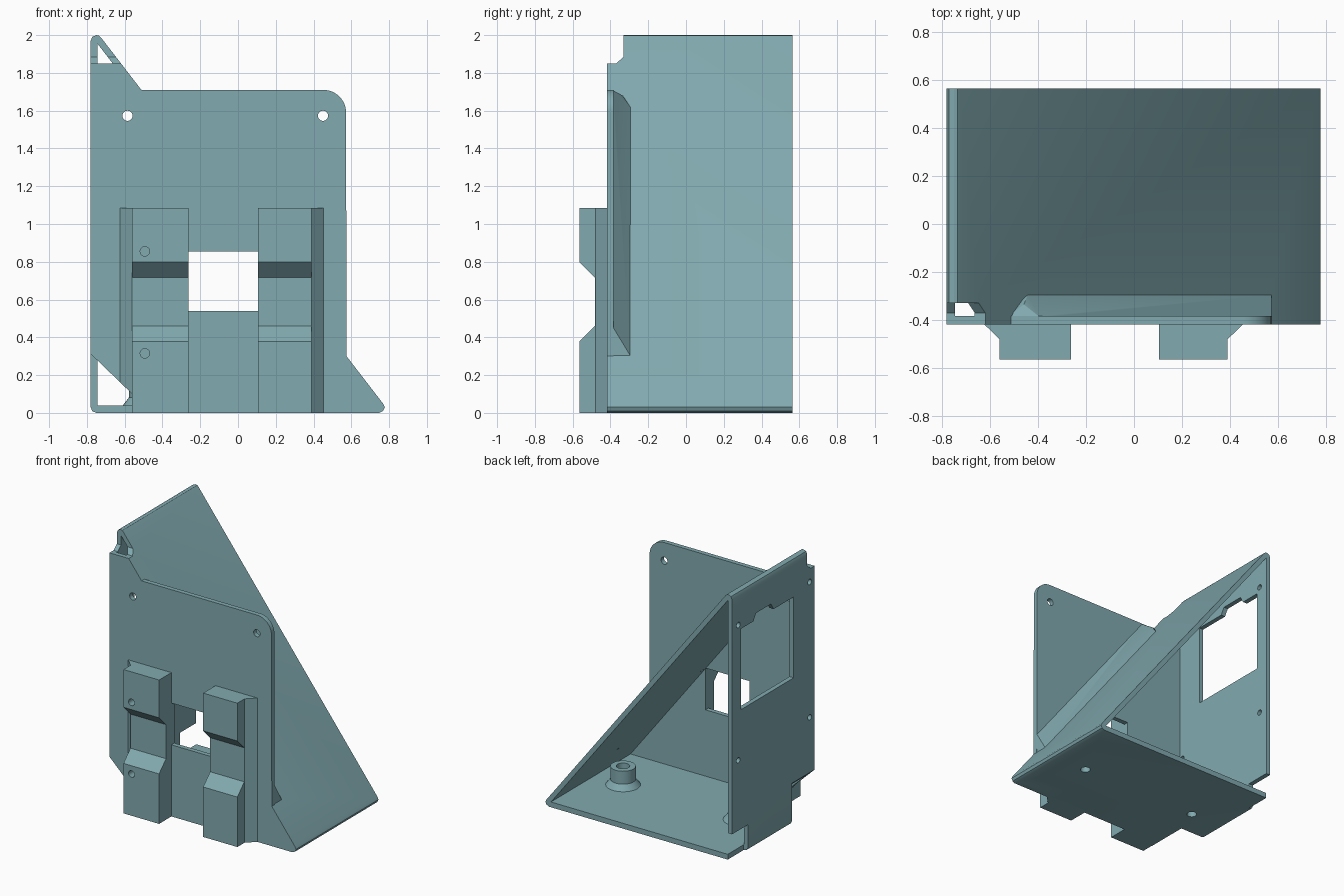
import bpy, bmesh, math
from mathutils import Vector

if "Cube" in bpy.data.objects:
    bpy.data.objects.remove(bpy.data.objects["Cube"])


def from_bmesh(name, bm):
    bmesh.ops.recalc_face_normals(bm, faces=bm.faces)
    mesh = bpy.data.meshes.new(name)
    bm.to_mesh(mesh)
    bm.free()
    ob = bpy.data.objects.new(name, mesh)
    bpy.context.collection.objects.link(ob)
    return ob


def prism(name, pts, axis, a, b):
    """Extrude a 2D profile along an axis: x takes (y,z), y takes (x,z), z takes (x,y)."""
    place = {'x': lambda p: (a, p[0], p[1]),
             'y': lambda p: (p[0], a, p[1]),
             'z': lambda p: (p[0], p[1], a)}[axis]
    direction = {'x': (1, 0, 0), 'y': (0, 1, 0), 'z': (0, 0, 1)}[axis]
    bm = bmesh.new()
    face = bm.faces.new([bm.verts.new(place(p)) for p in pts])
    res = bmesh.ops.extrude_face_region(bm, geom=[face])
    verts = [g for g in res['geom'] if isinstance(g, bmesh.types.BMVert)]
    bmesh.ops.translate(bm, verts=verts, vec=Vector(direction) * (b - a))
    return from_bmesh(name, bm)


def arc(cx, cy, r, start=0, end=360, n=24):
    count = n if end - start == 360 else n + 1
    return [(cx + r * math.cos(math.radians(start + (end - start) * i / n)),
             cy + r * math.sin(math.radians(start + (end - start) * i / n)))
            for i in range(count)]


def cone(name, x, y, z0, z1, r0, r1):
    bm = bmesh.new()
    bmesh.ops.create_cone(bm, cap_ends=True, segments=32, radius1=r0, radius2=r1, depth=z1 - z0)
    bmesh.ops.translate(bm, verts=bm.verts, vec=(x, y, (z0 + z1) / 2))
    return from_bmesh(name, bm)


def combine(target, other, op):
    """Boolean a part or cutter into the target, then discard it."""
    mod = target.modifiers.new(op, 'BOOLEAN')
    mod.operation, mod.solver, mod.object = op, 'EXACT', other
    bpy.context.view_layer.objects.active = target
    bpy.ops.object.modifier_apply(modifier=mod.name)
    bpy.data.objects.remove(other, do_unlink=True)


def slope(z):
    """Outer face of the sloping wall."""
    return -0.735 + (2 - z) / 1.298


FRONT, PLATE_BACK, BACK = -0.418, -0.383, 0.565
bottom = [(-0.78, 0.03), (-0.771, 0.009), (-0.75, 0), (0.747, 0), (0.768, 0.01),
          (0.777, 0.03), (slope(0.05), 0.05)]
top = [(slope(1.985), 1.985), (-0.735, 1.997), (-0.75, 2), (-0.771, 1.991), (-0.78, 1.97)]

# Triangular tunnel: side wall, floor and sloping wall
body = prism("mounting_bracket", bottom + top, 'y', FRONT + 0.015, BACK)
inner = [(-0.745, 0.04), (slope(0.04) - 0.044, 0.04), (-0.745, 1.956)]
combine(body, prism("tunnel_cutter", inner, 'y', -1, 1), 'DIFFERENCE')

# Front plate with rounded upper corner
outline = (bottom + [(slope(0.3), 0.3)] + arc(0.452, 1.59, 0.12, 0, 90, 12)
           + [(slope(1.71), 1.71)] + top)
combine(body, prism("front_plate", outline, 'y', FRONT, PLATE_BACK), 'UNION')

# Gusset between the sloping wall and the back of the plate
bm = bmesh.new()
for z, y, dx in [(0.30, -0.39, -0.02), (0.30, -0.295, -0.02), (1.71, -0.39, -0.02),
                 (1.62, -0.295, -0.02), (1.68, -0.335, 0.03), (1.62, -0.295, 0)]:
    bm.verts.new((slope(z) + dx, y, z))
for p in [(0.572, -0.39, 0.30), (0.572, -0.295, 0.303), (0.572, -0.39, 0.46), (-0.39, -0.39, 1.71)]:
    bm.verts.new(p)
bmesh.ops.convex_hull(bm, input=bm.verts)
combine(body, from_bmesh("gusset", bm), 'UNION')

# Front rails with a dovetail-shaped channel across
channel = [(-0.60, 0.835), (-0.482, 0.717), (-0.482, 0.46), (-0.60, 0.342)]
rails = {
    "left_rail": [(-0.642, -0.40), (-0.56, -0.48), (-0.56, -0.565), (-0.263, -0.565), (-0.263, -0.40)],
    "right_rail": [(0.105, -0.40), (0.105, -0.565), (0.39, -0.565), (0.39, -0.48), (0.472, -0.40)],
}
for name, profile in rails.items():
    rail = prism(name, profile, 'z', 0, 1.085)
    combine(rail, prism("channel_cutter", channel, 'x', -1, 1), 'DIFFERENCE')
    combine(body, rail, 'UNION')

# Floor standoffs with screw bores
for x in (-0.49, 0.49):
    y = 0.05
    combine(body, cone("standoff_foot", x, y, 0.02, 0.085, 0.135, 0.085), 'UNION')
    combine(body, cone("standoff_post", x, y, 0.03, 0.18, 0.087, 0.087), 'UNION')
    combine(body, cone("screw_bore", x, y, -0.1, 0.3, 0.035, 0.035), 'DIFFERENCE')
    combine(body, cone("top_bore", x, y, 0.08, 0.3, 0.046, 0.046), 'DIFFERENCE')

# Openings and corner reliefs: profile, axis, extent
side_window = [(-0.17, 1.1), (0.46, 1.1), (0.46, 1.71), (0.31, 1.71), (0.28, 1.76),
               (0.10, 1.76), (0.07, 1.71), (-0.17, 1.71)]
cuts = [
    ([(-0.263, 0.54), (0.105, 0.54), (0.105, 0.855), (-0.263, 0.855)], 'y', -0.7, -0.3),
    (side_window, 'x', -0.9, -0.7),
    ([(-0.5, 1.85), (-0.37, 1.85), (-0.33, 1.885), (-0.33, 2.1), (-0.5, 2.1)], 'x', -0.9, -0.5),
    ([(-0.85, 0.38), (-0.562, 0.102), (-0.562, -0.1), (-0.85, -0.1)], 'y', -0.7, -0.15),
    ([(-0.85, -0.1), (-0.744, -0.1), (-0.744, 0.2), (-0.85, 0.2)], 'y', 0.375, 0.7),
]
# Plate screw holes, blind rail holes and side wall holes
cuts += [(arc(x, 1.573, 0.027), 'y', -0.5, -0.3) for x in (-0.585, 0.45)]
cuts += [(arc(-0.493, z, 0.025), 'y', -0.7, -0.45) for z in (0.315, 0.855)]
cuts += [(arc(y, z, 0.021), 'x', -0.9, -0.74) for y in (-0.36, 0.49) for z in (0.73, 1.75)]
for profile, axis, a, b in cuts:
    combine(body, prism("cutter", profile, axis, a, b), 'DIFFERENCE')

# Finish
mat = bpy.data.materials.new("teal")
mat.diffuse_color = (0.22, 0.40, 0.43, 1)
mat.use_nodes = True
mat.node_tree.nodes["Principled BSDF"].inputs["Base Color"].default_value = mat.diffuse_color
body.data.materials.clear()
body.data.materials.append(mat)
bpy.ops.object.select_all(action='DESELECT')
body.select_set(True)
bpy.context.view_layer.objects.active = body
bpy.ops.object.shade_smooth_by_angle(angle=math.radians(30))
